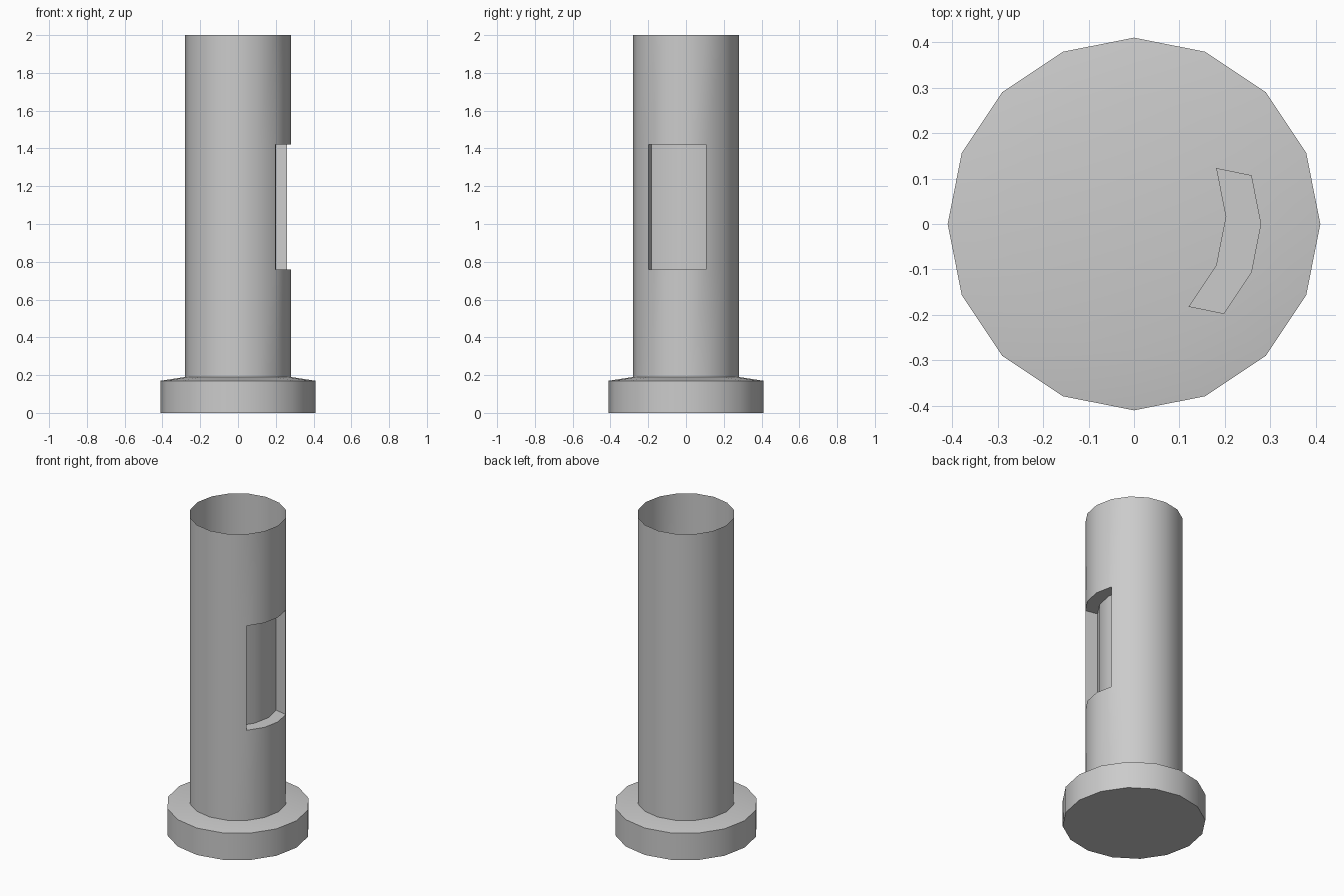
import bpy, bmesh, math

if "Cube" in bpy.data.objects:
    bpy.data.objects.remove(bpy.data.objects["Cube"])

SIDES = 16


def lathe(bm, profile):
    """Stack 16-sided rings from (radius, z) pairs; return rings and wall faces by band."""
    rings = []
    for r, z in profile:
        rings.append([bm.verts.new((r * math.cos(2 * math.pi * i / SIDES),
                                    r * math.sin(2 * math.pi * i / SIDES), z))
                      for i in range(SIDES)])
    bands = []
    for low, high in zip(rings, rings[1:]):
        bands.append([bm.faces.new((low[i], low[(i + 1) % SIDES],
                                    high[(i + 1) % SIDES], high[i]))
                      for i in range(SIDES)])
    return rings, bands


def finish(bm, name):
    bm.normal_update()
    mesh = bpy.data.meshes.new(name)
    bm.to_mesh(mesh)
    bm.free()
    obj = bpy.data.objects.new(name, mesh)
    bpy.context.collection.objects.link(obj)
    bpy.ops.object.select_all(action='DESELECT')
    obj.select_set(True)
    bpy.context.view_layer.objects.active = obj
    bpy.ops.object.shade_smooth_by_angle(angle=math.radians(30))
    return obj


# Foot: low disc with a gently sloping shoulder
bm = bmesh.new()
rings, _ = lathe(bm, [(0.41, 0), (0.41, 0.17), (0.28, 0.19)])
bm.faces.new(rings[0][::-1])
bm.faces.new(rings[-1])
finish(bm, "base_flange")

# Tube: thin wall, open at the top
bm = bmesh.new()
_, bands = lathe(bm, [(0.28, 0.19), (0.28, 0.76), (0.28, 1.42), (0.28, 2.0)])

# Recessed window: three facets of the middle band pushed sideways into the tube
window = [bands[1][i] for i in (SIDES - 2, SIDES - 1, 0)]
result = bmesh.ops.extrude_face_region(bm, geom=window)
moved = [g for g in result["geom"] if isinstance(g, bmesh.types.BMVert)]
bmesh.ops.translate(bm, verts=moved, vec=(-0.078, 0.016, 0))
leftover = [f for f in window if f.is_valid]
if leftover:
    bmesh.ops.delete(bm, geom=leftover, context='FACES')
finish(bm, "tube")
